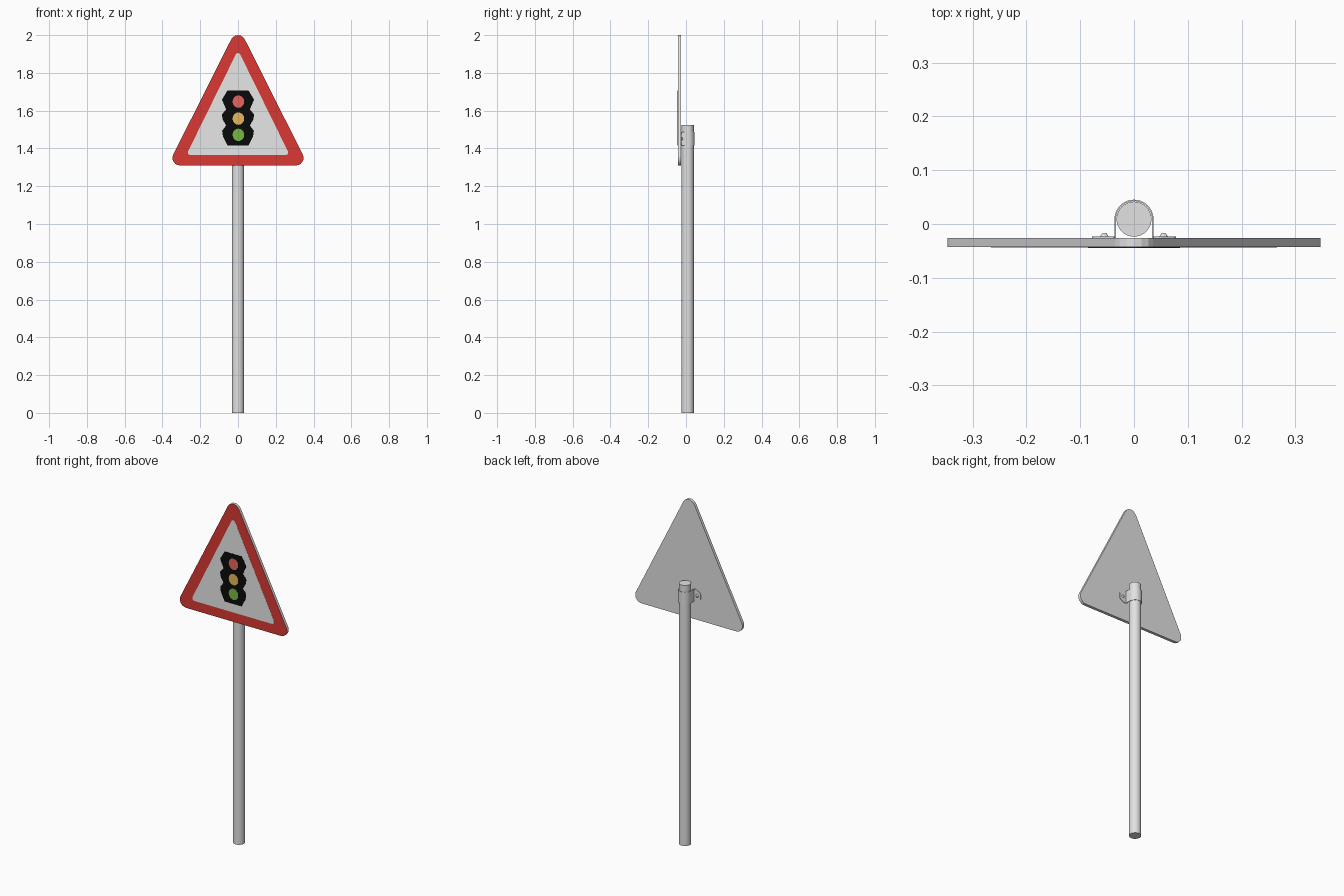
import bpy, bmesh, math
from mathutils import Matrix, Vector

if "Cube" in bpy.data.objects:
    bpy.data.objects.remove(bpy.data.objects["Cube"])


def mat(name, r, g, b):
    m = bpy.data.materials.new(name)
    m.diffuse_color = (r, g, b, 1)
    m.use_nodes = True
    m.node_tree.nodes["Principled BSDF"].inputs["Base Color"].default_value = m.diffuse_color
    return m


GREY = mat("galvanised grey", 0.76, 0.76, 0.76)
WHITE = mat("sign white", 0.80, 0.80, 0.80)
RED = mat("border red", 0.70, 0.04, 0.033)
BLACK = mat("symbol black", 0.003, 0.003, 0.003)
LAMP_RED = mat("lamp red", 0.80, 0.13, 0.11)
LAMP_AMBER = mat("lamp amber", 0.80, 0.48, 0.10)
LAMP_GREEN = mat("lamp green", 0.18, 0.48, 0.05)


def finish(name, bm, *mats, smooth=False):
    bmesh.ops.recalc_face_normals(bm, faces=bm.faces)
    me = bpy.data.meshes.new(name)
    bm.to_mesh(me)
    bm.free()
    for m in mats:
        me.materials.append(m)
    ob = bpy.data.objects.new(name, me)
    bpy.context.collection.objects.link(ob)
    if smooth:
        bpy.ops.object.select_all(action='DESELECT')
        ob.select_set(True)
        bpy.context.view_layer.objects.active = ob
        bpy.ops.object.shade_smooth_by_angle(angle=math.radians(35))
    return ob


def rounded(centres, r, n):
    """Counter-clockwise convex outline with each corner rounded."""
    pts = []
    for i, c in enumerate(centres):
        a, b, d = Vector(centres[i - 1]), Vector(c), Vector(centres[(i + 1) % len(centres)])
        a0 = math.atan2(b.y - a.y, b.x - a.x) - math.pi / 2
        a1 = math.atan2(d.y - b.y, d.x - b.x) - math.pi / 2
        while a1 < a0:
            a1 += 2 * math.pi
        for k in range(n + 1):
            t = a0 + (a1 - a0) * k / n
            pts.append((b.x + r * math.cos(t), b.y + r * math.sin(t)))
    return pts


def extrude(pts, vec):
    """Extrude a closed outline of 3D points along vec."""
    bm = bmesh.new()
    f = bm.faces.new([bm.verts.new(p) for p in pts])
    ret = bmesh.ops.extrude_face_region(bm, geom=[f], use_keep_orig=True)
    bmesh.ops.translate(bm, vec=vec, verts=[v for v in ret["geom"] if isinstance(v, bmesh.types.BMVert)])
    return bm


def plate(name, outline, y0, y1, *mats):
    return finish(name, extrude([(x, y1, z) for x, z in outline], (0, y0 - y1, 0)), *mats)


# Pole
PY = 0.009
bm = bmesh.new()
bmesh.ops.create_cone(bm, cap_ends=True, segments=32, radius1=0.0325, radius2=0.0325, depth=1.525,
                      matrix=Matrix.Translation((0, PY, 1.525 / 2)))
finish("pole", bm, GREY, smooth=True)

# Triangular sign panel: red front, grey back and rim
panel = plate("sign_panel", rounded([(-0.307, 1.35), (0.307, 1.35), (0, 1.96)], 0.04, 6),
              -0.043, -0.026, GREY, RED)
for p in panel.data.polygons:
    p.material_index = 1 if p.normal.y < -0.9 else 0

# White centre
plate("sign_centre", rounded([(-0.253, 1.378), (0.253, 1.378), (0, 1.892)], 0.013, 3),
      -0.0436, -0.0425, WHITE)

# Black traffic light silhouette, mirrored from its right half
half = [(0.055, 1.415), (0.080, 1.465), (0.084, 1.493), (0.063, 1.522), (0.082, 1.555),
        (0.085, 1.580), (0.063, 1.607), (0.085, 1.658), (0.055, 1.708)]
plate("light_housing", half + [(-x, z) for x, z in reversed(half)], -0.0442, -0.043, BLACK)

# Lamps
for name, z, m in (("red_lamp", 1.648, LAMP_RED), ("amber_lamp", 1.558, LAMP_AMBER),
                   ("green_lamp", 1.472, LAMP_GREEN)):
    ring = [(0.002 + 0.031 * math.cos(k * math.pi / 8), z + 0.033 * math.sin(k * math.pi / 8))
            for k in range(16)]
    plate(name, ring, -0.0448, -0.0435, m)


# Clamp strap: U-shaped band around the pole
def u_path(r):
    arc = [(r * math.cos(k * math.pi / 20), PY + r * math.sin(k * math.pi / 20)) for k in range(21)]
    return [(r, -0.026)] + arc + [(-r, -0.026)]


band = u_path(0.0362) + u_path(0.0335)[::-1]
finish("clamp_strap", extrude([(x, y, 1.415) for x, y in band], (0, 0, 0.072)), GREY, smooth=True)

# Clamp tabs and bolts on both sides
for side, s in (("right", 1), ("left", -1)):
    tab = rounded([(0.045, 1.427), (0.066, 1.440), (0.066, 1.462), (0.045, 1.475)], 0.012, 4)
    plate(side + "_clamp_tab", [(s * x, z) for x, z in tab], -0.0265, -0.0235, GREY)
    bm = bmesh.new()
    bmesh.ops.create_cone(bm, cap_ends=True, segments=10, radius1=0.009, radius2=0.004, depth=0.007,
                          matrix=Matrix.Translation((s * 0.055, -0.0205, 1.451))
                          @ Matrix.Rotation(-math.pi / 2, 4, 'X'))
    finish(side + "_clamp_bolt", bm, GREY)
